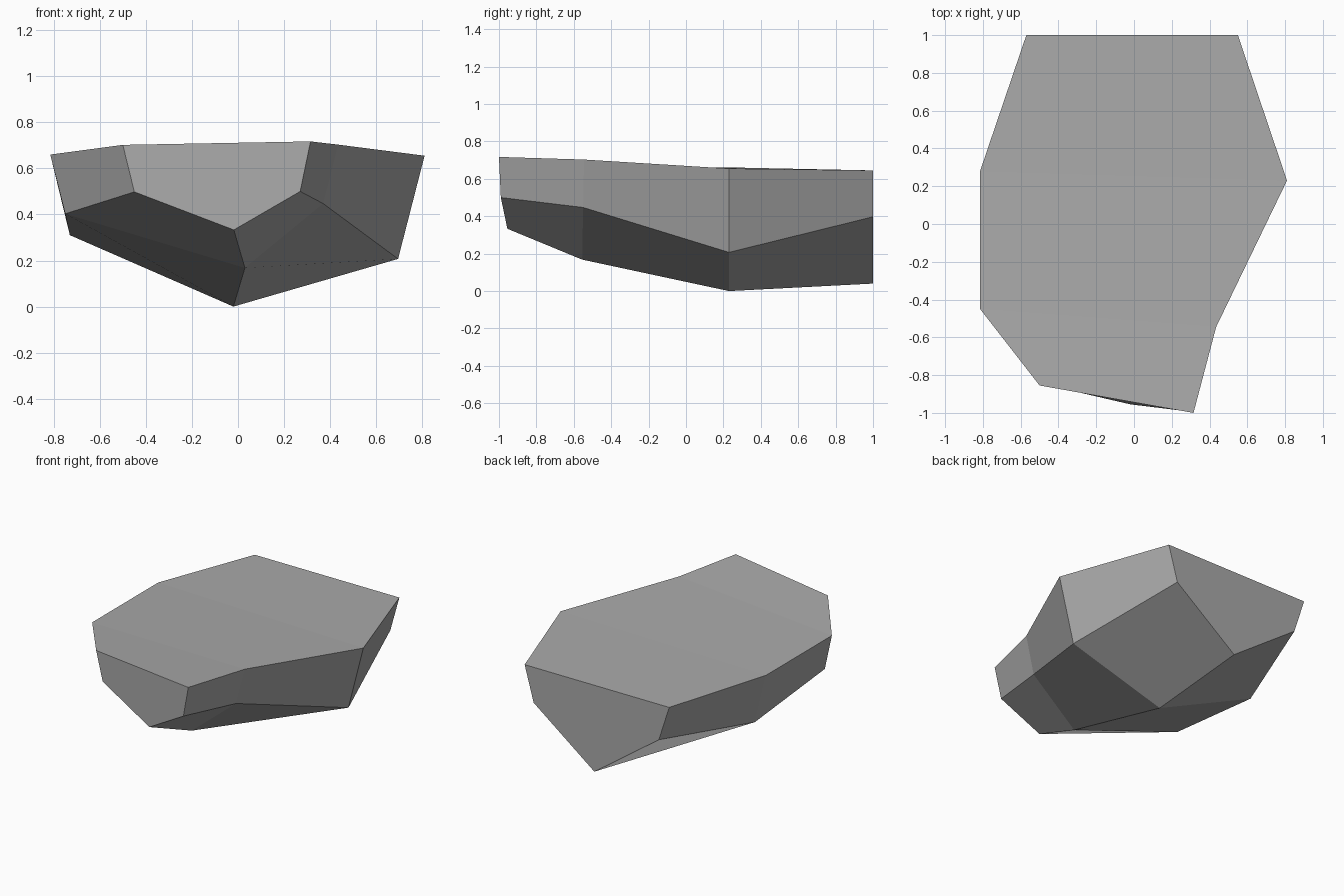
import bpy
import bmesh

cube = bpy.data.objects.get("Cube")
if cube:
    bpy.data.objects.remove(cube, do_unlink=True)

stone = bpy.data.materials.new("stone_grey")
stone.use_nodes = True
colour = (0.4, 0.4, 0.4, 1)
stone.diffuse_color = colour
stone.node_tree.nodes["Principled BSDF"].inputs["Base Color"].default_value = colour

# Five-sided cross-sections from back to front:
# keel, +x lower corner, +x rim, -x rim, -x lower corner
sections = [
    [(0.01, 1, 0.04), (0.48, 1, 0.397), (0.55, 1, 0.645), (-0.57, 1, 0.645), (-0.49, 1, 0.397)],
    [(-0.02, 0.23, 0), (0.695, 0.23, 0.207), (0.81, 0.23, 0.655), (-0.815, 0.28, 0.66), (-0.73, 0.28, 0.31)],
    [(0.03, -0.555, 0.168), (0.37, -0.55, 0.447), (0.435, -0.545, 0.703), (-0.815, -0.45, 0.66), (-0.75, -0.465, 0.403)],
    [(-0.018, -0.955, 0.333), (0.27, -0.99, 0.50), (0.315, -1, 0.717), (-0.50, -0.855, 0.702), (-0.45, -0.855, 0.498)],
]

# Underside facets (segment, side) that fold along their other diagonal
refolded = {(0, 4), (1, 0), (1, 4)}

# Loft the sections into one faceted rock
bm = bmesh.new()
rings = [[bm.verts.new(p) for p in section] for section in sections]
for segment, (back, front) in enumerate(zip(rings, rings[1:])):
    for i in range(5):
        j = (i + 1) % 5
        quad = [back[i], back[j], front[j], front[i]]
        if (segment, i) in refolded:
            quad = quad[1:] + quad[:1]
        bm.faces.new(quad)

# Back and front end facets
bm.faces.new(rings[0][::-1])
bm.faces.new(rings[-1])

mesh = bpy.data.meshes.new("rock")
bm.to_mesh(mesh)
bm.free()
mesh.materials.append(stone)
rock = bpy.data.objects.new("rock", mesh)
bpy.context.collection.objects.link(rock)
